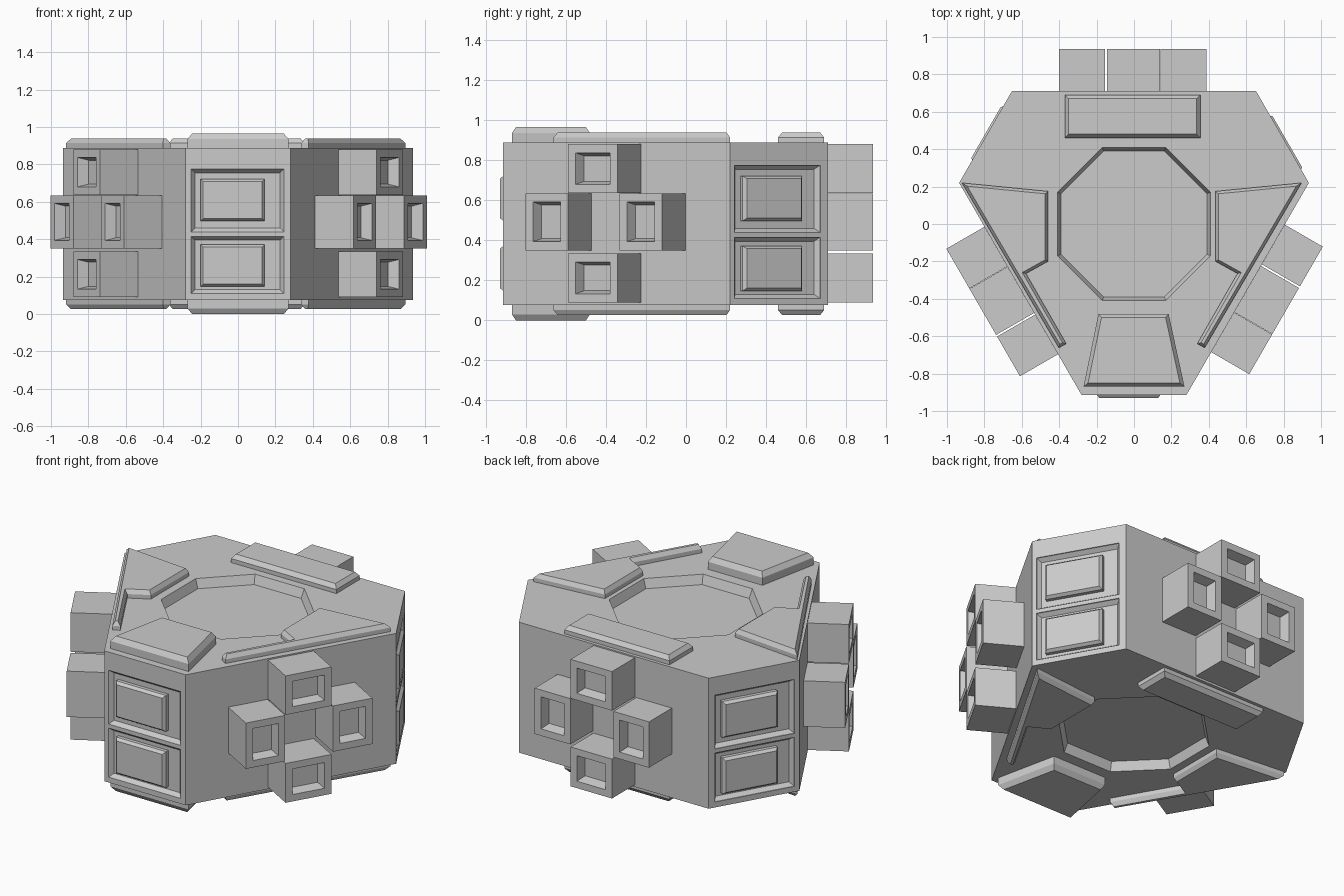
import bpy, bmesh
from math import radians
from mathutils import Matrix

if "Cube" in bpy.data.objects:
    bpy.data.objects.remove(bpy.data.objects["Cube"])

MID = 0.4825          # mid height, everything mirrors about it
HALF = 0.406          # half height of the hull
LONG, SHORT = 0.71, 0.915   # distance of long / short walls from the centre


def rect(x0, x1, y0, y1):
    return [(x0, y0), (x1, y0), (x1, y1), (x0, y1)]


def solid(name, pts, z0, z1, matrix, insets=()):
    """Extrude an outline from z0 to z1, then inset the end face step by step."""
    bm = bmesh.new()
    base = bm.faces.new([bm.verts.new((x, y, z0)) for x, y in pts])
    ext = bmesh.ops.extrude_face_region(bm, geom=[base], use_keep_orig=True)
    for e in ext["geom"]:
        if isinstance(e, bmesh.types.BMVert):
            e.co.z = z1
    bmesh.ops.recalc_face_normals(bm, faces=bm.faces)
    bm.faces.ensure_lookup_table()
    end = max(bm.faces, key=lambda f: f.calc_center_median().z)
    for thick, depth in insets:
        bmesh.ops.inset_individual(bm, faces=[end], thickness=thick,
                                   depth=depth, use_even_offset=True)
    bm.transform(matrix)
    bmesh.ops.recalc_face_normals(bm, faces=bm.faces)
    me = bpy.data.meshes.new(name)
    bm.to_mesh(me)
    bm.free()
    ob = bpy.data.objects.new(name, me)
    bpy.context.collection.objects.link(ob)
    return ob


def wall(angle, dist):
    """Frame on a wall: x along the wall, y up, z outward."""
    return (Matrix.Rotation(radians(angle), 4, 'Z') @ Matrix.Rotation(radians(90), 4, 'X')
            @ Matrix.Translation((0, 0, dist)))


def cap(side):
    """Frame on the top (1) or underside (-1), z outward."""
    return Matrix.Translation((0, 0, MID + side * HALF)) @ Matrix.Diagonal((1, 1, side, 1))


FLIP = Matrix.Diagonal((1, 1, -1, 1))


def carve(target, cutter):
    cutter.hide_render = True
    mod = target.modifiers.new("recess", 'BOOLEAN')
    mod.operation, mod.solver, mod.object = 'DIFFERENCE', 'EXACT', cutter
    bpy.context.view_layer.objects.active = target
    bpy.ops.object.modifier_apply(modifier=mod.name)
    bpy.data.objects.remove(cutter)


# Six-sided hull
hexagon = [(-0.28, -SHORT), (0.28, -SHORT), (0.935, 0.22),
           (0.653, LONG), (-0.653, LONG), (-0.935, 0.22)]
hull = solid("hull", hexagon, MID - HALF, MID + HALF, Matrix())

# Octagonal recess and raised plates on top and underside
a, b = 0.41, 0.17
octagon = [(b, -a), (a, -b), (a, b), (b, a), (-b, a), (-a, b), (-a, -b), (-b, -a)]
front_shape = [(-0.27, -0.87), (0.27, -0.87), (0.185, -0.48), (-0.19, -0.48)]
side_shape = [(-0.908, 0.22), (-0.448, 0.175), (-0.448, -0.2),
              (-0.565, -0.265), (-0.35, -0.64), (-0.39, -0.662)]
CX = -0.012           # the side plates sit slightly off centre
for side, label in ((1, "top"), (-1, "bottom")):
    m = cap(side)
    carve(hull, solid("cutter", octagon, -0.1, 0, m @ FLIP, [(0.02, 0.055)]))
    solid(label + "_front_plate", front_shape, -0.01, 0.0465, m, [(0.02, 0.03)])
    solid(label + "_back_bar", rect(-0.37, 0.355, 0.46, 0.69), -0.01, 0.025, m, [(0.02, 0.025)])
    for sx, hand in ((1, "left"), (-1, "right")):
        solid(f"{label}_{hand}_plate", [(sx * x + CX, y) for x, y in side_shape],
              -0.01, 0.025, m, [(0.015, 0.025)])

# Short walls: two recessed panels, each with a raised window
for i, ang in enumerate((0, 120, 240)):
    m = wall(ang, SHORT)
    for j, (r0, r1, w0, w1) in enumerate(((0.44, 0.775, 0.497, 0.722), (0.11, 0.415, 0.147, 0.372))):
        carve(hull, solid("cutter", rect(-0.25, 0.245, r0, r1), -0.05, 0, m @ FLIP, [(0.02, 0.025)]))
        solid(f"window_{i}_{j}", rect(-0.2, 0.143, w0, w1), -0.03, -0.003, m, [(0.014, 0.018)])

# Long walls: four hollow thruster blocks in a cross
blocks = {"upper": (-0.14, 0.145, 0.637, 0.88), "lower": (-0.14, 0.145, 0.09, 0.335),
          "left": (-0.387, -0.142, 0.35, 0.635), "right": (0.155, 0.4, 0.35, 0.635)}
for i, ang in enumerate((60, 180, 300)):
    for key, box in blocks.items():
        solid(f"thruster_{key}_{i}", rect(*box), -0.01, 0.225, wall(ang, LONG),
              [(0.043, 0), (0.015, -0.06)])
